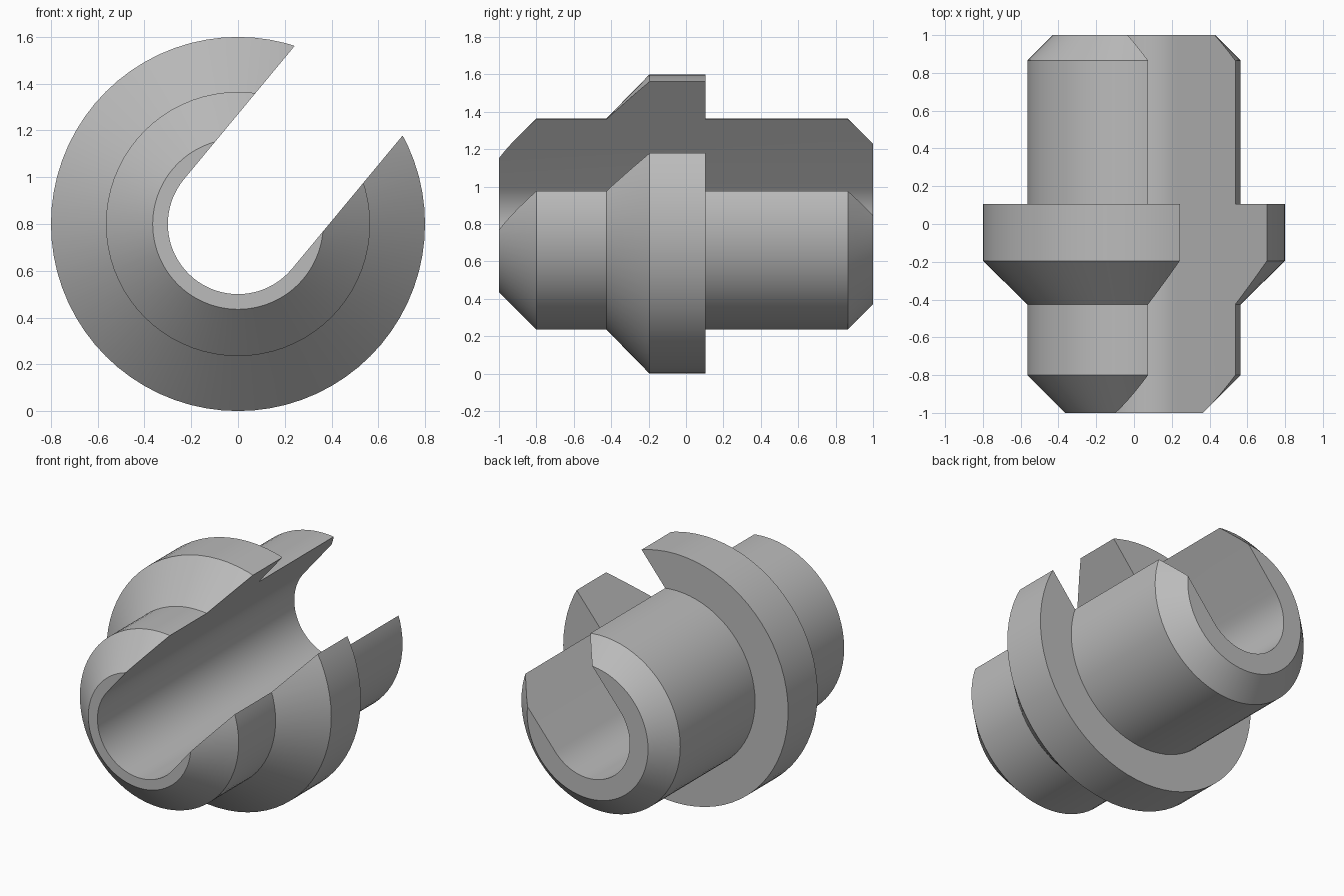
import bpy, bmesh
from math import sin, cos, pi, radians
from mathutils import Matrix, Vector

if "Cube" in bpy.data.objects:
    bpy.data.objects.remove(bpy.data.objects["Cube"], do_unlink=True)

AXIS_Z = 0.8
SLOT_ANGLE = radians(50.3)
BORE = 0.3

grey = bpy.data.materials.new("plain grey")
grey.use_nodes = True
colour = (0.5, 0.5, 0.5, 1)
grey.diffuse_color = colour
grey.node_tree.nodes["Principled BSDF"].inputs["Base Color"].default_value = colour


def finish(name, bm):
    bmesh.ops.recalc_face_normals(bm, faces=bm.faces)
    mesh = bpy.data.meshes.new(name)
    bm.to_mesh(mesh)
    bm.free()
    mesh.materials.append(grey)
    obj = bpy.data.objects.new(name, mesh)
    bpy.context.collection.objects.link(obj)
    return obj


def lathe(name, profile, steps):
    """Solid turned about the y axis from (y, radius) pairs."""
    bm = bmesh.new()
    rings = [[bm.verts.new((r * cos(2 * pi * i / steps), y, AXIS_Z + r * sin(2 * pi * i / steps)))
              for i in range(steps)] for y, r in profile]
    for a, b in zip(rings, rings[1:]):
        for i in range(steps):
            j = (i + 1) % steps
            bm.faces.new((a[i], a[j], b[j], b[i]))
    bm.faces.new(rings[0])
    bm.faces.new(rings[-1])
    return finish(name, bm)


def slot_cutter(name, steps):
    """Round-bottomed slot along y, open towards SLOT_ANGLE."""
    outline = [(BORE * cos(a), BORE * sin(a))
               for a in (pi / 2 + pi * i / steps for i in range(steps + 1))]
    outline += [(2, -BORE), (2, BORE)]
    bm = bmesh.new()
    turn = Matrix.Rotation(-SLOT_ANGLE, 3, 'Y')
    base = bm.faces.new([bm.verts.new(turn @ Vector((u, -1.5, v)) + Vector((0, 0, AXIS_Z)))
                         for u, v in outline])
    out = bmesh.ops.extrude_face_region(bm, geom=[base])
    moved = [g for g in out["geom"] if isinstance(g, bmesh.types.BMVert)]
    bmesh.ops.translate(bm, verts=moved, vec=(0, 3, 0))
    return finish(name, bm)


# Flanged sleeve with chamfered ends
sleeve = lathe("flanged_sleeve", [
    (-1, 0.365), (-0.8, 0.565), (-0.425, 0.565), (-0.195, 0.8),
    (0.105, 0.8), (0.105, 0.565), (0.865, 0.565), (1, 0.43)], 72)

# Open slot and bore cut along the whole length
cutter = slot_cutter("slot_cutter", 36)
cutter.hide_render = True
cutter.hide_set(True)
cut = sleeve.modifiers.new("slot", 'BOOLEAN')
cut.operation = 'DIFFERENCE'
cut.solver = 'EXACT'
cut.object = cutter
bpy.context.view_layer.objects.active = sleeve
sleeve.select_set(True)
bpy.ops.object.modifier_apply(modifier=cut.name)
bpy.data.objects.remove(cutter, do_unlink=True)

# Smooth curved walls, crisp edges
bpy.ops.object.shade_smooth_by_angle(angle=radians(25))
